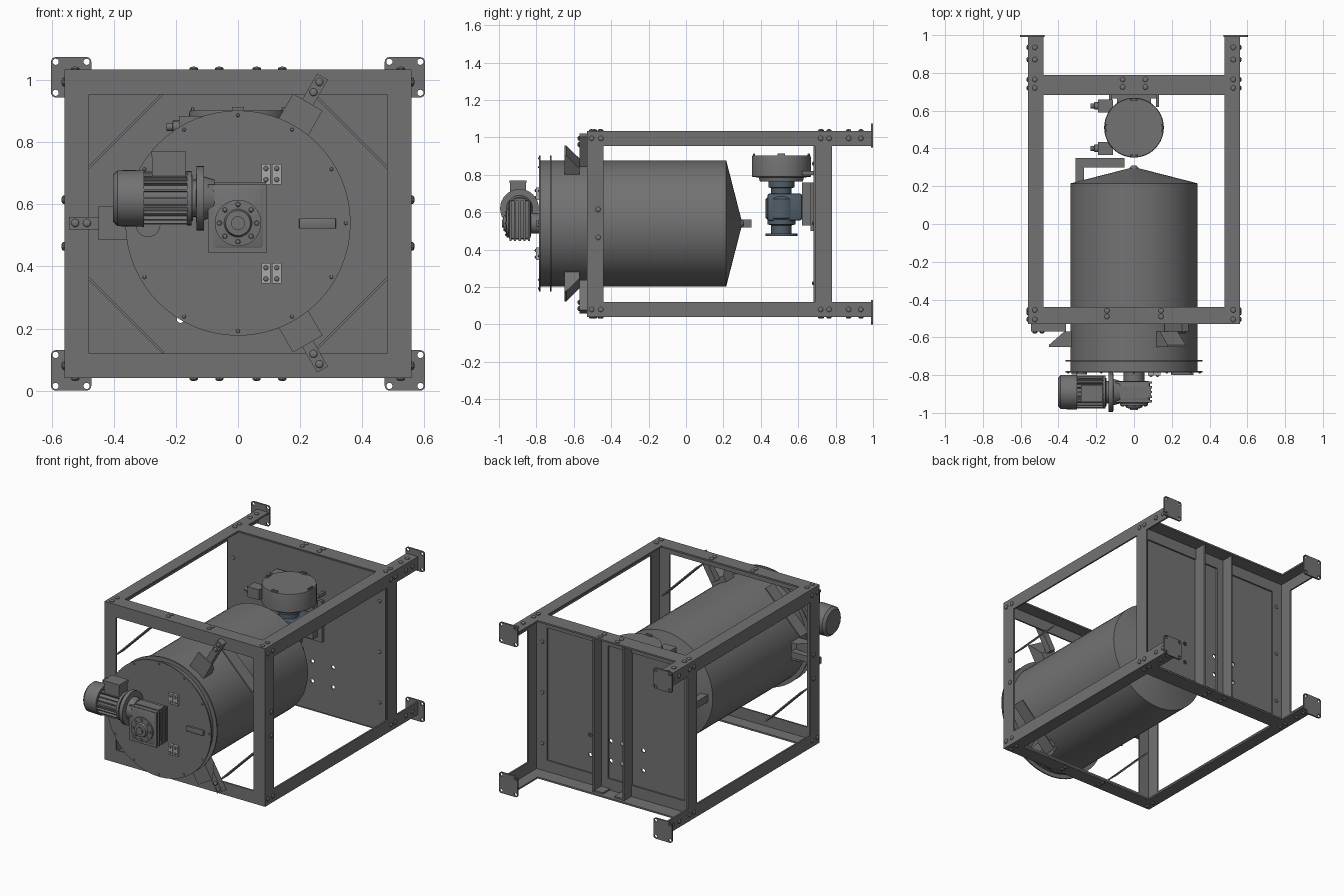
import bpy, bmesh, math
from mathutils import Matrix, Vector

if "Cube" in bpy.data.objects:
    bpy.data.objects.remove(bpy.data.objects["Cube"])

ZC = 0.54  # drum axis height


def material(name, *rgb):
    m = bpy.data.materials.new(name)
    m.diffuse_color = (*rgb, 1)
    m.use_nodes = True
    m.node_tree.nodes["Principled BSDF"].inputs["Base Color"].default_value = m.diffuse_color
    return m


grey = material("dark_grey", 0.17, 0.17, 0.17)
steel = material("blue_grey_steel", 0.08, 0.11, 0.14)
zinc = material("light_zinc", 0.4, 0.4, 0.4)


def finish(name, bm, mat=None):
    bmesh.ops.recalc_face_normals(bm, faces=bm.faces)
    me = bpy.data.meshes.new(name)
    bm.to_mesh(me)
    bm.free()
    me.shade_smooth()
    me.set_sharp_from_angle(angle=math.radians(30))
    me.materials.append(mat or grey)
    ob = bpy.data.objects.new(name, me)
    bpy.context.collection.objects.link(ob)
    return ob


def boxes(name, specs, M=Matrix(), mat=None, bevel=0):
    """One object from boxes given as (x0, x1, y0, y1, z0, z1)."""
    bm = bmesh.new()
    for x0, x1, y0, y1, z0, z1 in specs:
        T = Matrix.Translation(((x0 + x1) / 2, (y0 + y1) / 2, (z0 + z1) / 2))
        S = Matrix.Diagonal((abs(x1 - x0), abs(y1 - y0), abs(z1 - z0), 1))
        bmesh.ops.create_cube(bm, size=1, matrix=M @ T @ S)
    if bevel:
        bmesh.ops.bevel(bm, geom=bm.edges[:], offset=bevel, segments=2, affect='EDGES', profile=0.5)
    return finish(name, bm, mat)


def add_lathe(bm, profile, loc, axis, n):
    M = Matrix.Translation(loc) @ Vector((0, 0, 1)).rotation_difference(Vector(axis)).to_matrix().to_4x4()
    rings = [[bm.verts.new(M @ Vector((r * math.cos(2 * math.pi * i / n), r * math.sin(2 * math.pi * i / n), h)))
              for i in range(n)] for r, h in profile]
    for a, b in zip(rings, rings[1:]):
        for i in range(n):
            bm.faces.new((a[i], a[(i + 1) % n], b[(i + 1) % n], b[i]))
    bm.faces.new(rings[0])
    bm.faces.new(rings[-1])


def lathe(name, profile, loc, axis, n=32, mat=None):
    bm = bmesh.new()
    add_lathe(bm, profile, loc, axis, n)
    return finish(name, bm, mat)


def bolts(name, spots, r=0.014, h=0.012):
    """Domed bolt heads at (position, outward axis)."""
    bm = bmesh.new()
    for loc, axis in spots:
        add_lathe(bm, [(r, -0.002), (r, h * 0.4), (r * 0.75, h * 0.8), (r * 0.3, h)], loc, axis, 10)
    finish(name, bm)


def plate(name, w, d, corner, holes, t, loc):
    """Upright rounded plate (facing y) with round holes (x, z, r)."""
    cu = bpy.data.curves.new(name, 'CURVE')
    cu.dimensions, cu.fill_mode, cu.extrude = '2D', 'BOTH', t / 2
    outline = []
    for k, (sx, sz) in enumerate([(1, 1), (-1, 1), (-1, -1), (1, -1)]):
        for j in range(5):
            a = math.pi / 2 * (k + j / 4)
            outline.append((sx * (w / 2 - corner) + corner * math.cos(a), sz * (d / 2 - corner) + corner * math.sin(a)))
    loops = [outline] + [[(x + r * math.cos(i * math.pi / 8), z + r * math.sin(i * math.pi / 8)) for i in range(16)]
                         for x, z, r in holes]
    for pts in loops:
        s = cu.splines.new('POLY')
        s.points.add(len(pts) - 1)
        for p, q in zip(s.points, pts):
            p.co = (*q, 0, 1)
        s.use_cyclic_u = True
    tmp = bpy.data.objects.new(name + "_curve", cu)
    bpy.context.collection.objects.link(tmp)
    me = bpy.data.meshes.new_from_object(tmp.evaluated_get(bpy.context.evaluated_depsgraph_get()))
    bpy.data.objects.remove(tmp)
    me.name = name
    me.materials.clear()
    me.materials.append(grey)
    ob = bpy.data.objects.new(name, me)
    bpy.context.collection.objects.link(ob)
    ob.matrix_world = Matrix.Translation(loc) @ Matrix.Rotation(math.pi / 2, 4, 'X')


# frame: angle-iron rails, front frame, back frame
X, W, T, ZB, ZT = 0.56, 0.08, 0.01, 0.04, 1.035
for s, side in ((-1, "left"), (1, "right")):
    xo, xi = s * X, s * (X - W)
    for zo, d, lev in ((ZB, 1, "lower"), (ZT, -1, "upper")):
        boxes(f"{lev}_{side}_rail", [(xo, xo - s * T, -0.53, 0.995, zo, zo + d * W),
                                     (xo, xi, -0.53, 0.995, zo, zo + d * T)])
        plate(f"{lev}_{side}_foot_plate", 0.13, 0.13, 0.015,
              [(a * 0.05, b * 0.05, 0.01) for a in (-1, 1) for b in (-1, 1)], 0.01,
              (s * 0.538, 0.995, 0.065 if d == 1 else 1.01))
    boxes(f"front_{side}_post", [(xo, xi, -0.53, -0.52, ZB, ZT), (xo, xo - s * T, -0.53, -0.44, ZB, ZT)])
    boxes(f"back_{side}_post", [(xo, xi, 0.69, 0.70, ZB, ZT), (xo, xo - s * T, 0.69, 0.78, ZB, ZT)])
    boxes(f"back_{side}_stiffener", [(s * 0.055, s * 0.11, 0.69, 0.70, ZB, ZT),
                                     (s * 0.10, s * 0.11, 0.69, 0.775, ZB, ZT),
                                     (s * 0.04, s * 0.10, 0.70, 0.77, ZB, ZB + 0.02)])
for zo, d, lev in ((ZB, 1, "lower"), (ZT, -1, "upper")):
    boxes(f"front_{lev}_beam", [(-X, X, -0.53, -0.52, zo, zo + d * W), (-X, X, -0.53, -0.44, zo, zo + d * T)])
    boxes(f"back_{lev}_beam", [(-X, X, 0.69, 0.70, zo, zo + d * W), (-X, X, 0.69, 0.79, zo, zo + d * T)])
plate("back_panel", 1.1, 0.98, 0.005, [(x, z - ZC, 0.012) for x in (-0.185, -0.04, 0.04, 0.185) for z in (0.23, 0.355)],
      0.008, (0, 0.686, ZC))

# diagonal corner strips of the front frame
for s in (-1, 1):
    for v in (-1, 1):
        M = Matrix.Translation((s * 0.362, -0.485, ZC + v * 0.297)) @ Matrix.Rotation(s * v * math.pi / 4, 4, 'Y')
        boxes("corner_strip", [(-0.172, 0.172, -0.04, 0.04, -0.004, 0.004)], M)

# frame bolts
spots = []
for s in (-1, 1):
    for zc, zf, d in ((0.08, ZB, -1), (0.995, ZT, 1)):
        for y in (-0.505, -0.455, 0.72, 0.765, 0.87, 0.935):
            spots += [((s * X, y, zc), (s, 0, 0)), ((s * 0.525, y, zf), (0, 0, d))]
        spots += [((s * 0.06, y, zf), (0, 0, d)) for y in (0.725, 0.765)]
        spots += [((s * 0.143, y, zf), (0, 0, d)) for y in (-0.49, -0.46)]
    spots += [((s * X, -0.47, z), (s, 0, 0)) for z in (0.465, 0.615)]
bolts("frame_bolts", spots, 0.014, 0.009)
bolts("panel_bolts", [((s * 0.51, y, z), (0, d, 0)) for s in (-1, 1) for z in (0.22, 0.54, 0.86)
                      for y, d in ((0.682, -1), (0.70, 1))], 0.011, 0.008)

# drum with cone end, flanges and door
lathe("drum", [(0.337, -0.78), (0.337, 0.215), (0.025, 0.295), (0.012, 0.31)], (0, 0, ZC), (0, 1, 0), 64)
for y in (-0.724, -0.782):
    lathe("drum_flange", [(0.363, -0.004), (0.363, 0.004)], (0, y, ZC), (0, 1, 0), 64)
bolts("door_bolts", [((0.348 * math.cos(k * math.pi / 6), -0.786, ZC + 0.348 * math.sin(k * math.pi / 6)), (0, -1, 0))
                     for k in range(12)], 0.006, 0.005)
for z in (0.378, 0.698):
    boxes("door_hinge", [(0.075, 0.105, -0.803, -0.784, z - 0.033, z + 0.033),
                         (0.109, 0.14, -0.803, -0.784, z - 0.033, z + 0.033)], mat=zinc)
    bolts("hinge_bolts", [((x, -0.803, z + o), (0, -1, 0)) for x in (0.09, 0.125) for o in (-0.018, 0.018)], 0.008, 0.006)
boxes("door_handle", [(0.197, 0.316, -0.80, -0.784, 0.522, 0.555)], bevel=0.003)
lathe("door_port", [(0.04, 0), (0.04, 0.012)], (-0.29, -0.784, 0.535), (0, -1, 0), 24)
boxes("outlet_duct", [(-0.31, -0.05, 0.30, 0.35, 0.517, 0.562), (-0.31, -0.265, 0.2, 0.35, 0.517, 0.562)])

# three radial drum supports
for a in (180, 60, -60):
    M = Matrix.Translation((0, 0, ZC)) @ Matrix.Rotation(-math.radians(a), 4, 'Y')
    boxes("support_arm", [(0.36, 0.545, -0.57, -0.53, -0.02, 0.02)], M)
    bm = bmesh.new()
    prof = [(0.33, -0.57), (0.37, -0.57), (0.45, -0.64), (0.45, -0.65), (0.33, -0.65)]
    f = bm.faces.new([bm.verts.new(M @ Vector((r, y, -0.055))) for r, y in prof])
    ext = bmesh.ops.extrude_face_region(bm, geom=[f])["geom"]
    bmesh.ops.translate(bm, vec=M.to_3x3() @ Vector((0, 0, 0.11)),
                        verts=[v for v in ext if isinstance(v, bmesh.types.BMVert)])
    finish("support_gusset", bm)
    bolts("support_bolts", [(M @ Vector((r, -0.57, 0)), (0, -1, 0)) for r in (0.487, 0.525)], 0.013, 0.01)

# gear motor on the door
MY, MZ = -0.89, 0.62
lathe("motor_fan_cover", [(0.075, 0), (0.09, 0.015), (0.092, 0.1)], (-0.403, MY, MZ), (1, 0, 0))
lathe("motor_body", [(0.074, 0), (0.074, 0.16)], (-0.305, MY, MZ), (1, 0, 0))
for k in range(20):
    M = Matrix.Translation((0, MY, MZ)) @ Matrix.Rotation(k * math.pi / 10, 4, 'X')
    boxes("motor_fin", [(-0.305, -0.16, -0.003, 0.003, 0.07, 0.087)], M)
lathe("motor_flange", [(0.088, 0), (0.088, 0.015), (0.06, 0.016), (0.06, 0.03), (0.104, 0.031), (0.104, 0.055),
                       (0.07, 0.056), (0.06, 0.09)], (-0.165, MY, MZ), (1, 0, 0))
boxes("terminal_box", [(-0.277, -0.17, -0.94, -0.855, 0.69, 0.755), (-0.28, -0.167, -0.943, -0.852, 0.755, 0.77)])
boxes("gearbox", [(-0.085, 0.085, -0.95, -0.83, 0.455, 0.665)], bevel=0.015)
boxes("gearbox_ribs", [(-0.097, 0.094, y, y + 0.012, 0.445, 0.665) for y in (-0.945, -0.92, -0.895, -0.87, -0.845)]
      + [(-0.09, 0.09, -0.92, -0.86, 0.66, 0.672)])
lathe("gearbox_hub", [(0.075, 0), (0.075, 0.02), (0.045, 0.022), (0.04, 0.035), (0.022, 0.036), (0.022, 0.045)],
      (0, -0.94, ZC), (0, -1, 0))
bolts("gearbox_bolts", [((0.06 * math.cos(k * math.pi / 4), -0.96, ZC + 0.06 * math.sin(k * math.pi / 4)), (0, -1, 0))
                        for k in range(8)], 0.008, 0.007)
lathe("drive_shaft", [(0.055, 0), (0.055, 0.06)], (0, -0.84, ZC), (0, 1, 0))

# round housing in front of the back panel
FY = 0.51
lathe("filter_housing", [(0.115, 0.765), (0.12, 0.785), (0.158, 0.79), (0.158, 0.89), (0.155, 0.903)], (0, FY, 0), (0, 0, 1), 48)
for k in range(4):
    M = Matrix.Translation((0, FY, 0)) @ Matrix.Rotation(k * math.pi / 2, 4, 'Z')
    boxes("wing_clip", [(0.14, 0.152, -0.006, 0.006, 0.86, 0.91), (0.142, 0.15, -0.02, 0.02, 0.903, 0.915)], M)
for y in (0.40, 0.625):
    boxes("side_port_box", [(-0.19, -0.11, y - 0.035, y + 0.035, 0.82, 0.885)])
    lathe("side_port_nozzle", [(0.02, 0), (0.02, 0.02), (0.013, 0.021), (0.013, 0.04)], (-0.19, y, 0.85), (-1, 0, 0), 16)

# blue-grey drive unit under the housing
lathe("drive_unit", [(0.085, 0.472), (0.085, 0.485), (0.055, 0.487), (0.055, 0.53), (0.075, 0.535), (0.075, 0.56),
                     (0.085, 0.57), (0.085, 0.67), (0.055, 0.70), (0.055, 0.73), (0.07, 0.732), (0.07, 0.765)],
      (0, FY, 0), (0, 0, 1), 32, steel)
boxes("drive_unit_casing", [(-0.07, 0.07, 0.435, 0.62, 0.555, 0.70)], mat=steel, bevel=0.012)
boxes("drive_unit_bracket", [(-0.12, 0.12, 0.665, 0.684, 0.50, 0.76), (-0.09, 0.09, 0.62, 0.667, 0.53, 0.76)])
boxes("housing_stay", [(x - 0.008, x + 0.008, 0.62, 0.684, 0.80, 0.82) for x in (-0.125, 0.125)])
